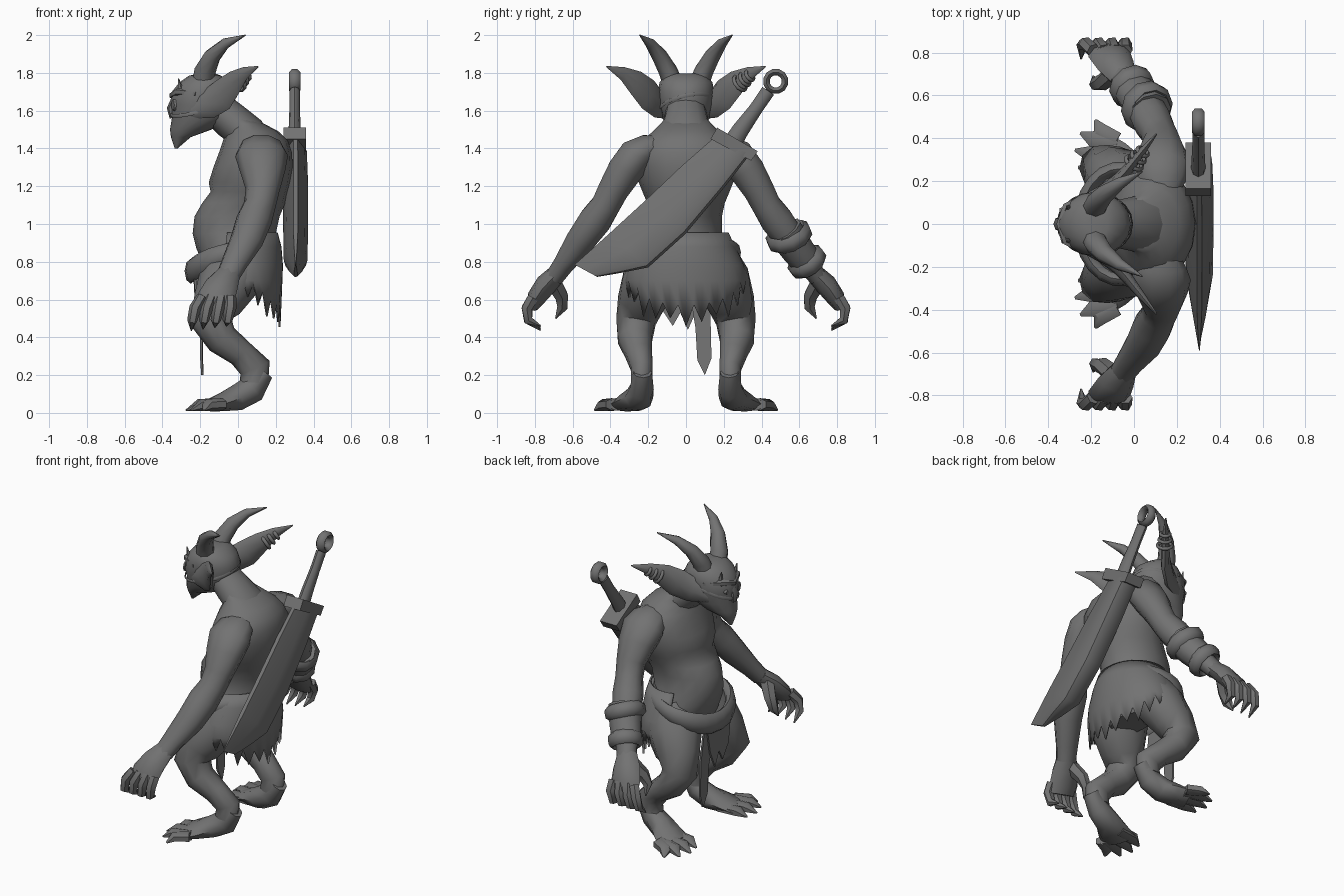
import bpy, bmesh, math
from mathutils import Vector

grey = bpy.data.materials.new("plain_grey")
grey.diffuse_color = (0.17, 0.17, 0.17, 1)


def finish(name, bm, angle=40):
    bmesh.ops.recalc_face_normals(bm, faces=bm.faces)
    me = bpy.data.meshes.new(name)
    bm.to_mesh(me)
    bm.free()
    ob = bpy.data.objects.new(name, me)
    bpy.context.collection.objects.link(ob)
    me.materials.append(grey)
    bpy.ops.object.select_all(action='DESELECT')
    ob.select_set(True)
    bpy.context.view_layer.objects.active = ob
    bpy.ops.object.shade_smooth_by_angle(angle=math.radians(angle))
    return ob


def skin(name, rings, closed=False, angle=40):
    """Join rings of points into a surface with capped ends."""
    bm = bmesh.new()
    vs = [[bm.verts.new(p) for p in r] for r in rings]
    n = len(vs[0])
    pairs = list(zip(vs, vs[1:])) + ([(vs[-1], vs[0])] if closed else [])
    for a, b in pairs:
        for i in range(n):
            j = (i + 1) % n
            bm.faces.new((a[i], a[j], b[j], b[i]))
    if not closed:
        bm.faces.new(vs[0])
        bm.faces.new(vs[-1])
    return finish(name, bm, angle)


def tube(name, pts, n=10, up=(1, 0, 0), closed=False, angle=50):
    """Sweep along (x, y, z, a, b): a is the radius towards up, b across it."""
    c = [Vector(p[:3]) for p in pts]
    m, rings = len(c), []
    for k, p in enumerate(pts):
        if closed:
            t = c[(k + 1) % m] - c[k - 1]
        else:
            t = c[min(k + 1, m - 1)] - c[max(k - 1, 0)]
        v = t.cross(Vector(up)).normalized()
        u = v.cross(t).normalized()
        a, b = p[3], p[-1]
        rings.append([c[k] + u * a * math.cos(w) + v * b * math.sin(w)
                      for w in (2 * math.pi * i / n for i in range(n))])
    return skin(name, rings, closed, angle)


def stack(name, rows, n=16):
    """Level rings from (z, x_min, x_max, half_width)."""
    return skin(name, [[((a + b) / 2 + (b - a) / 2 * math.cos(w), h * math.sin(w), z)
                        for w in (2 * math.pi * i / n for i in range(n))]
                       for z, a, b, h in rows], angle=50)


def plate(name, outline, depth):
    """Solid slab from an outline in space, thickened along x."""
    bm = bmesh.new()
    f = bm.faces.new([bm.verts.new(p) for p in outline])
    r = bmesh.ops.extrude_face_region(bm, geom=[f])
    bmesh.ops.translate(bm, vec=(depth, 0, 0),
                        verts=[g for g in r['geom'] if isinstance(g, bmesh.types.BMVert)])
    return finish(name, bm)


def hoop(name, centre, axis, radius, thick, n=12, wide=None):
    axis = Vector(axis).normalized()
    u = axis.orthogonal().normalized()
    v = axis.cross(u)
    pts = []
    for i in range(n):
        w = 2 * math.pi * i / n
        p = Vector(centre) + radius * (u * math.cos(w) + v * math.sin(w))
        pts.append((*p, wide or thick, thick))
    return tube(name, pts, 6, axis, True, 60)


# Torso, neck and head
stack("torso", [(.64, -.08, .12, .15), (.75, -.17, .19, .24), (.87, -.22, .2, .22),
                (.95, -.24, .2, .19), (1.04, -.23, .22, .19), (1.11, -.19, .25, .205),
                (1.17, -.145, .265, .23), (1.22, -.155, .28, .25), (1.3, -.13, .29, .27),
                (1.38, -.1, .285, .275), (1.44, -.08, .265, .235), (1.49, -.06, .215, .175),
                (1.53, -.05, .14, .135), (1.56, -.04, .06, .11)])
tube("neck", [(.1, 0, 1.4, .1, .16), (.05, 0, 1.48, .1, .14),
              (-.04, 0, 1.55, .1, .12), (-.13, 0, 1.63, .09, .1)], 12)
stack("head", [(1.4, -.335, -.32, .01), (1.46, -.355, -.25, .05), (1.5, -.36, -.14, .09),
               (1.56, -.35, -.04, .125), (1.63, -.36, -.015, .145), (1.7, -.35, -.015, .15),
               (1.75, -.31, -.04, .14), (1.785, -.26, -.09, .11), (1.797, -.21, -.12, .06)])
tube("nose", [(-.33, 0, 1.67, .02, .02), (-.355, 0, 1.61, .022, .032),
              (-.35, 0, 1.56, .012, .02)], 6)
tube("brow", [(-.22, -.135, 1.69, .015), (-.315, -.08, 1.7, .022), (-.345, 0, 1.68, .02),
              (-.315, .08, 1.7, .022), (-.22, .135, 1.69, .015)], 6, (0, 0, 1))

# Slanted strap and patch over one eye
strap = []
for i in range(20):
    w = 2 * math.pi * i / 20
    strap.append((-.183 + .175 * math.cos(w), .146 * math.sin(w),
                  1.63 + .05 * math.cos(w) + .03 * math.sin(w), .01, .004))
tube("eye_strap", strap, 4, (0, 0, 1), True)
tube("eye_patch", [(-.335, -.06, 1.63, .033), (-.345, -.063, 1.63, .028)], 8, (0, 0, 1))
tube("eye", [(-.32, .06, 1.64, .02), (-.348, .063, 1.64, .012)], 8, (0, 0, 1))

for s, side in ((1, "left"), (-1, "right")):
    # Horns, brow spikes and ears
    tube(side + "_horn", [(-.185, s * .065, 1.73, .06, .055), (-.175, s * .095, 1.81, .057, .05),
                          (-.135, s * .14, 1.89, .046, .042), (-.065, s * .19, 1.957, .028, .028),
                          (.04, s * .245, 2.0, .003, .003)], 8)
    tube(side + "_brow_spike", [(-.3, s * .075, 1.69, .02), (-.315, s * .08, 1.77, .003)], 5)
    tube(side + "_ear", [(-.25, s * .1, 1.605, .05, .025), (-.15, s * .15, 1.638, .08, .03),
                         (-.08, s * .2, 1.685, .088, .03), (-.02, s * .265, 1.748, .068, .025),
                         (.035, s * .335, 1.797, .036, .018),
                         (.105, s * .42, 1.833, .004, .004)], 8, (0, 0, 1))

    # Arm and palm
    tube(side + "_arm", [(.13, s * .12, 1.42, .07, .05), (.125, s * .2, 1.4, .12, .08),
                         (.125, s * .265, 1.36, .14, .1), (.13, s * .325, 1.28, .12, .097),
                         (.13, s * .385, 1.18, .09, .085), (.115, s * .425, 1.1, .085, .08),
                         (.085, s * .48, 1.02, .095, .09), (.045, s * .56, .91, .088, .08),
                         (-.02, s * .645, .79, .07, .058), (-.055, s * .695, .72, .062, .052)], 10)
    tube(side + "_palm", [(-.05, s * .685, .735, .065, .05), (-.085, s * .74, .68, .088, .058),
                          (-.115, s * .792, .61, .1, .05), (-.125, s * .815, .56, .09, .032)], 8)
    # Curled clawed fingers and thumb
    for i in range(4):
        x = -.2 + i * .05
        d = (i - 1) * .012
        tube(side + "_finger", [(x + .01, s * .81, .61, .033), (x - .015 + d, s * .842, .555, .032),
                                (x - .03 + d, s * .835, .49, .027),
                                (x - .035 + d, s * .77, .437 + i * .008, .004)], 6)
    tube(side + "_thumb", [(-.1, s * .7, .69, .046), (-.15, s * .66, .62, .04),
                           (-.18, s * .654, .56, .031), (-.19, s * .69, .5, .004)], 6)

    # Leg, foot and toes
    tube(side + "_leg", [(.02, s * .14, .82, .15, .13), (-.05, s * .19, .7, .17, .15),
                         (-.11, s * .24, .58, .135, .125), (-.145, s * .265, .485, .112, .108),
                         (-.085, s * .27, .39, .088, .095), (.015, s * .25, .315, .073, .075),
                         (.09, s * .235, .24, .085, .06), (.085, s * .235, .16, .075, .06)],
         10, (-.8, 0, -.6))
    tube(side + "_foot", [(.14, s * .23, .215, .05, .05), (.075, s * .235, .125, .075, .065),
                          (-.005, s * .25, .08, .07, .08), (-.08, s * .285, .058, .05, .1),
                          (-.15, s * .315, .038, .032, .11)], 8, (0, 0, 1))
    for y0, x1, y1 in ((.24, -.26, .265), (.31, -.275, .345), (.37, -.25, .425), (.39, -.18, .485)):
        tube(side + "_toe", [(-.08, s * y0, .045, .033, .045),
                             ((x1 - .14) / 2, s * (y0 + y1) / 2, .042, .032, .042),
                             (x1, s * y1, .014, .004, .008)], 6, (0, 0, 1))

# Earrings on one ear
for t in (0, 1, 2):
    hoop("earring", (.0 + .02 * t, .285 + .026 * t, 1.745 + .02 * t),
         (.07, .09, .07), .043 - .008 * t, .011, 10)

# Wrapped bracer with padded rims on one forearm
ax = Vector((-.07, .085, -.12))
tube("bracer", [(.075, .52, .965, .105, .1), (.03, .585, .87, .1, .092),
                (-.025, .65, .785, .09, .082)], 10)
hoop("bracer_rim", (.06, .545, .935), (-.07, .05, -.13), .1, .028, 10, .045)
hoop("bracer_rim", (-.01, .64, .8), ax, .083, .028, 10, .045)

# Ragged skirt round the back and sides
bm = bmesh.new()
N, rows = 28, []
for z, rx, ry in ((.955, .2, .225), (.88, .22, .262), (.78, .228, .308), (.7, .225, .325), (0, .215, .31)):
    row = []
    for i in range(N + 1):
        w = math.radians(-110 + 220 * i / N)
        hem = .70 - .17 * max(0, math.cos(w)) + (.04 if i % 2 else -.035 - .02 * (i % 3))
        zz = z or min(hem, .69)
        row.append(bm.verts.new((.01 + rx * math.cos(w), ry * math.sin(w), zz)))
    rows.append(row)
for a, b in zip(rows, rows[1:]):
    for i in range(N):
        bm.faces.new((a[i], a[i + 1], b[i + 1], b[i]))
skirt = finish("ragged_skirt", bm)
skirt.modifiers.new("cloth", 'SOLIDIFY').thickness = .01

# Drooping sash and front cloth
sash = []
for i in range(24):
    w = 2 * math.pi * i / 24
    c = math.cos(w)
    sash.append((-.035 + .215 * c, .258 * math.sin(w) * (1 - .1 * c),
                 .85 + .065 * c - .035 * max(0, -c) ** 3, .052 - .014 * c, .033))
tube("sash", sash, 8, (0, 0, 1), True)
plate("front_cloth", [(-.23, .0, .76), (-.2, .05, .45), (-.2, .06, .28), (-.195, .1, .2),
                      (-.2, .135, .29), (-.2, .13, .5), (-.23, .13, .76)], .012)
plate("front_cloth_short", [(-.24, -.13, .78), (-.22, -.13, .55), (-.22, -.07, .46),
                            (-.22, -.03, .53), (-.22, .01, .44), (-.22, .06, .55),
                            (-.24, .13, .78)], .012)

# Broad blade slung across the back: thin cutting edge, thick rounded spine
stations = []
for uy, uz, ly, lz, k in ((.14, 1.45, .34, 1.37, .9), (-.02, 1.31, .2, 1.19, 1),
                          (-.22, 1.12, 0, .95, 1), (-.4, .955, -.2, .77, .95),
                          (-.5, .865, -.34, .742, .6), (-.59, .785, -.47, .72, .15)):
    half = [(0, .012), (.45, .05), (.8, .066), (.95, .057), (1, .03)]
    loop = [(f, h) for f, h in half] + [(f, -h) for f, h in reversed(half)]
    stations.append([(.305 + h * k, uy + (ly - uy) * f, uz + (lz - uz) * f) for f, h in loop])
skin("blade", stations, angle=35)

# Guard, grip and ring pommel
plate("sword_guard", [(.24, .165, 1.51), (.24, .13, 1.45), (.24, .345, 1.335), (.24, .38, 1.385)], .12)
tube("sword_grip", [(.3, .24, 1.42, .035, .05), (.3, .29, 1.5, .032, .045),
                    (.3, .37, 1.61, .028, .036), (.3, .435, 1.705, .028, .037)], 8)
hoop("ring_pommel", (.3, .475, 1.755), (1, 0, 0), .05, .02, 12, .03)
